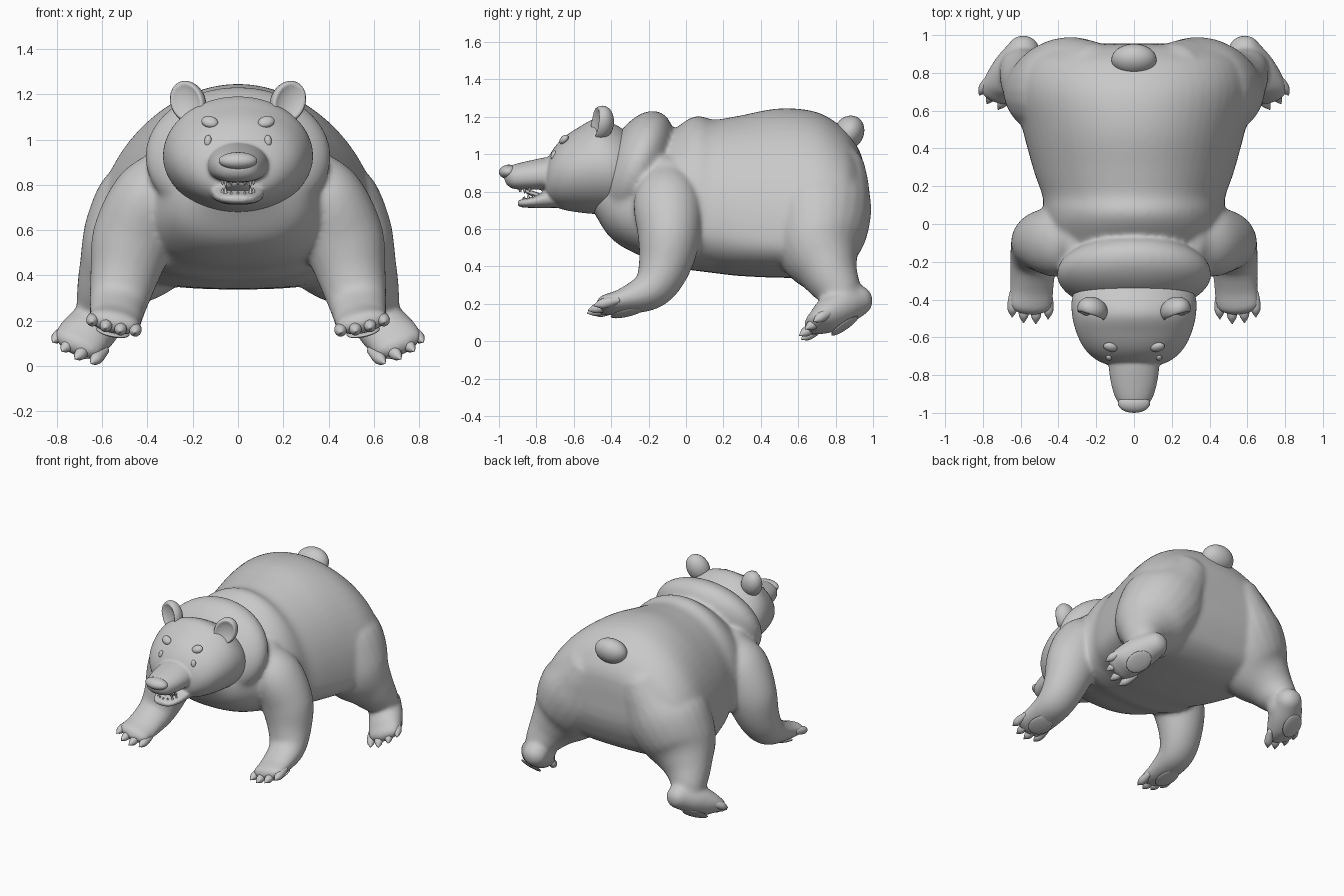
import bpy, bmesh, math
from mathutils import Vector, Matrix, Euler

if "Cube" in bpy.data.objects:
    bpy.data.objects.remove(bpy.data.objects["Cube"])

fur = bpy.data.materials.new("plain_grey")
fur.diffuse_color = (0.58, 0.58, 0.58, 1)
fur.use_nodes = True
fur.node_tree.nodes["Principled BSDF"].inputs["Base Color"].default_value = fur.diffuse_color


def make(name, bm):
    bmesh.ops.recalc_face_normals(bm, faces=bm.faces)
    for f in bm.faces:
        f.smooth = True
    me = bpy.data.meshes.new(name)
    bm.to_mesh(me)
    bm.free()
    me.materials.append(fur)
    ob = bpy.data.objects.new(name, me)
    bpy.context.collection.objects.link(ob)
    return ob


def spline(rows, n=6):
    """Catmull-Rom resampling of rows of numbers."""
    p = [Vector(r) for r in rows]
    p = [p[0] * 2 - p[1]] + p + [p[-1] * 2 - p[-2]]
    out = []
    for i in range(1, len(p) - 2):
        a, b, c, d = p[i - 1:i + 3]
        for k in range(n):
            t = k / n
            out.append((b * 2 + (c - a) * t + (a * 2 - b * 5 + c * 4 - d) * t * t
                        + (b * 3 - a - c * 3 + d) * t ** 3) / 2)
    return out + [p[-2]]


def loft(name, rings):
    bm = bmesh.new()
    vs = [[bm.verts.new(q) for q in r] for r in rings]
    m = len(vs[0])
    for a, b in zip(vs, vs[1:]):
        for i in range(m):
            bm.faces.new((a[i], a[(i + 1) % m], b[(i + 1) % m], b[i]))
    for r in (vs[0], vs[-1]):
        c = bm.verts.new(sum((v.co for v in r), Vector()) / m)
        for i in range(m):
            bm.faces.new((r[i], r[(i + 1) % m], c))
    return make(name, bm)


def trunk(name, rows, pw=.8, m=64):
    """Loft along y; rows are y, bottom, top, half width, height of widest point."""
    rings = []
    for y, zb, zt, hw, zw in spline(rows):
        ring = []
        for i in range(m):
            a = 2 * math.pi * i / m
            c, s = math.cos(a), math.sin(a)
            if s >= 0:
                ring.append((hw * c, y, zw + (zt - zw) * s))
            else:
                ring.append((hw * math.copysign(abs(c) ** pw, c), y, zw - (zw - zb) * abs(s) ** pw))
        rings.append(ring)
    return loft(name, rings)


def limb(name, rows, side, sx=1, m=24):
    """Round-ended tube; rows are x, y, z, half width, half thickness."""
    pts = [Vector((r[0] * sx, *r[1:])) for r in spline(rows)]
    side = Vector((side[0] * sx, side[1], side[2])).normalized()
    pos = [Vector(p[:3]) for p in pts]
    st = []
    for i, p in enumerate(pts):
        t = (pos[min(i + 1, len(pos) - 1)] - pos[max(i - 1, 0)]).normalized()
        st.append((pos[i], t, p[3], p[4]))
    def dome(s, d):
        return [(s[0] + s[1] * d * s[3] * math.sin(a), s[1], s[2] * math.cos(a), s[3] * math.cos(a))
                for a in (.4, .8, 1.15, 1.4)]
    st = dome(st[0], -1)[::-1] + st + dome(st[-1], 1)
    rings = []
    for p, t, w, h in st:
        n = t.cross(side).normalized()
        s = n.cross(t)
        rings.append([p + s * w * math.cos(2 * math.pi * i / m) + n * h * math.sin(2 * math.pi * i / m)
                      for i in range(m)])
    return loft(name, rings)


def ball(name, loc, rad, rot=(0, 0, 0), dent=False, basis=None, seg=32):
    bm = bmesh.new()
    bmesh.ops.create_uvsphere(bm, u_segments=seg, v_segments=seg // 2, radius=1)
    if dent:  # hollow the front side
        for v in bm.verts:
            if v.co.y < 0:
                v.co.y += 1.6 * max(0, -v.co.y - .5)
    r = basis if basis else Euler(rot).to_matrix().to_4x4()
    bm.transform(Matrix.Translation(loc) @ r @ Matrix.Diagonal((*rad, 1)))
    return make(name, bm)


def fuse(name, obs, voxel=0, smooth=0):
    bpy.ops.object.select_all(action='DESELECT')
    for o in obs:
        o.select_set(True)
    ob = bpy.context.view_layer.objects.active = obs[0]
    bpy.ops.object.join()
    ob.name = name
    if voxel:
        r = ob.modifiers.new("merge", 'REMESH')
        r.mode, r.voxel_size, r.use_smooth_shade = 'VOXEL', voxel, True
        s = ob.modifiers.new("soften", 'SMOOTH')
        s.factor, s.iterations = .5, smooth
        bpy.ops.object.convert(target='MESH')
    return ob


# torso
body = [trunk("torso", [
    (-.50, .70, .85, .16, .79), (-.40, .55, .90, .29, .75), (-.25, .46, .97, .38, .72),
    (-.10, .42, 1.10, .44, .68), (0, .385, 1.18, .47, .65), (.07, .375, 1.205, .48, .63),
    (.15, .365, 1.185, .485, .62), (.28, .35, 1.205, .53, .58), (.5, .34, 1.245, .59, .55),
    (.7, .345, 1.225, .635, .55), (.84, .41, 1.14, .60, .6), (.91, .52, 1.05, .51, .66),
    (.945, .62, .97, .38, .75), (.955, .7, .88, .2, .78)])]
# neck roll
body.append(ball("neck", (0, -.265, .925), (.41, .175, .325), (-.4, 0, 0), seg=48))

HDIR, HSIDE = Vector((.47, -.764, -.44)), (.17, .06, .09)
HTIPS = [(.65, .615, .01), (.72, .605, .03), (.78, .635, .065), (.82, .68, .105)]
FDIR, FSIDE = Vector((.03, -.97, -.22)), (1, 0, .2)
FTIPS = [(.455, -.505, .145), (.52, -.53, .15), (.585, -.525, .165), (.645, -.495, .19)]

for sx, tag in ((1, "left"), (-1, "right")):
    # hind legs, one taper from buttock to ankle
    body.append(limb("hind_leg", [(.25, .71, .86, .21, .265), (.35, .71, .68, .285, .28),
                                  (.465, .715, .50, .25, .235), (.55, .765, .37, .17, .16),
                                  (.595, .815, .27, .122, .122), (.60, .83, .20, .1, .1)], (1, 0, .5), sx))
    body.append(limb("hind_foot", [(.585, .915, .215, .09, .085), (.63, .83, .18, .115, .1),
                                   (.68, .745, .13, .12, .088), (.708, .69, .10, .115, .055)], HSIDE, sx))
    # forelegs and paws
    body.append(limb("foreleg", [
        (.31, -.10, .87, .11, .13), (.40, -.10, .745, .16, .18), (.465, -.09, .56, .18, .168),
        (.505, -.12, .39, .15, .138), (.53, -.19, .275, .128, .108), (.54, -.33, .215, .118, .07),
        (.548, -.43, .195, .118, .052)], FSIDE, sx))
    # toes with pointed claws, and sole pads
    for part, tips, d, side, pad, drop in (
            ("hind", HTIPS, HDIR, HSIDE, (.65, .795, .155), .092),
            ("front", FTIPS, FDIR, FSIDE, (.54, -.33, .215), .067)):
        toes = []
        for tip in tips:
            t = Vector(tip)
            rows = [(*(t - d * k), r, r) for k, r in ((.13, .02), (.08, .027), (.04, .025), (.004, .004))]
            toes.append(limb("toe", rows, side, sx, 12))
        fuse(f"{part}_claws_{tag}", toes)
        dd = Vector((d.x * sx, d.y, d.z)).normalized()
        s = Vector((side[0] * sx, side[1], side[2])).normalized()
        n = s.cross(dd).normalized()
        if n.z > 0:
            n = -n
        s = dd.cross(n)
        c = Vector((pad[0] * sx, pad[1], pad[2])) + n * drop
        basis = Matrix((s, dd, n)).transposed().to_4x4()
        ball(f"{part}_pad_{tag}", c, (.075, .09, .014), basis=basis)
    # ears, brows and eyes
    ball(f"ear_{tag}", (.22 * sx, -.455, 1.165), (.078, .068, .098), (-.1, .45 * sx, .25 * sx), dent=True)
    ball(f"brow_{tag}", (.125 * sx, -.652, 1.078), (.038, .02, .028), (-.7, -.25 * sx, .3 * sx))
    ball(f"eye_{tag}", (.133 * sx, -.708, .995), (.016, .014, .025), (-.3, 0, .4 * sx))
fuse("body", body, .013, 14)

# head with muzzle and lower jaw
head = [
    trunk("skull", [(-.26, .72, 1.08, .27, .9), (-.38, .68, 1.16, .325, .92), (-.48, .68, 1.19, .328, .93),
                    (-.58, .69, 1.14, .303, .92), (-.66, .705, 1.085, .262, .9), (-.715, .73, 1.02, .205, .88),
                    (-.745, .76, .96, .14, .86), (-.755, .8, .92, .08, .86)], 1),
    trunk("muzzle", [(-.62, .79, 1.0, .14, .9), (-.74, .81, .985, .135, .89), (-.84, .81, .965, .122, .885),
                     (-.92, .815, .945, .098, .88), (-.955, .835, .93, .07, .885), (-.97, .86, .91, .035, .885)]),
    trunk("jaw", [(-.60, .71, .84, .13, .775), (-.70, .713, .835, .122, .775), (-.76, .712, .80, .114, .765),
                  (-.82, .713, .775, .1, .752), (-.875, .716, .76, .075, .742), (-.9, .725, .75, .04, .738)])]
fuse("head", head, .008, 4)

# nose, tongue, tail
ball("nose", (0, -.95, .906), (.085, .05, .038), (.1, 0, 0))
ball("tongue", (0, -.80, .782), (.06, .075, .015), (-.35, 0, 0))
ball("tail", (0, .87, 1.115), (.12, .08, .095), (-.5, 0, 0))

# teeth around both jaws
teeth = []
for i in range(7):
    a = math.pi * (i + .5) / 7
    h = .028 if i in (1, 5) else .015
    x, y = .07 * math.cos(a), -.80 - .07 * math.sin(a)
    z = .772 - .25 * (-.80 - y)
    teeth.append(limb("tooth", [(x, y, z - .015, .012, .012), (x, y, z + h, .003, .003)], (1, 0, 0), 1, 10))
    teeth.append(limb("tooth", [(x, y - .02, .83, .012, .012), (x, y - .02, .81 - h * .6, .003, .003)],
                      (1, 0, 0), 1, 10))
fuse("teeth", teeth)
